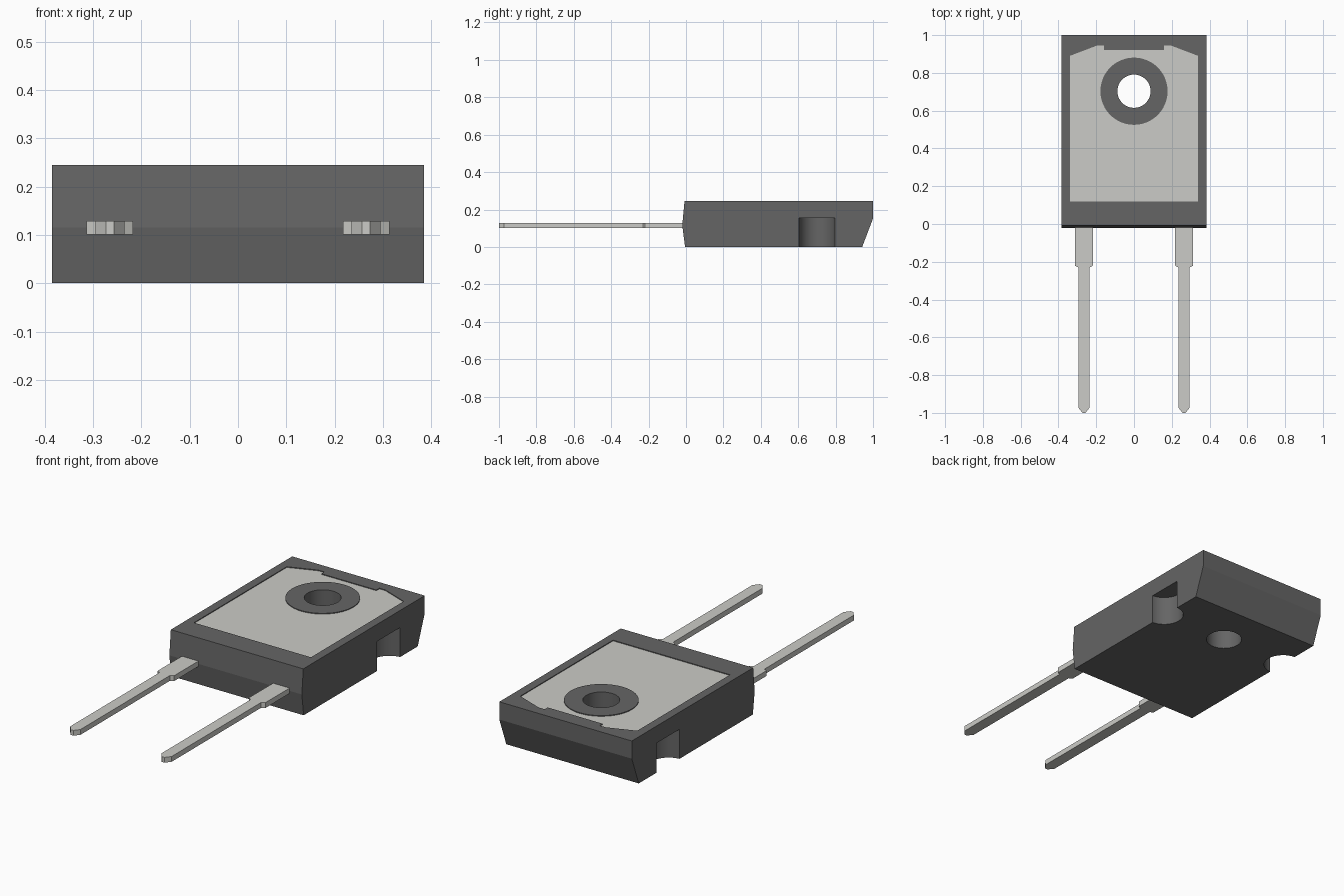
import bpy, bmesh, math
from mathutils import Matrix

if "Cube" in bpy.data.objects:
    bpy.data.objects.remove(bpy.data.objects["Cube"])


def material(name, color):
    m = bpy.data.materials.new(name)
    m.diffuse_color = color
    m.use_nodes = True
    m.node_tree.nodes["Principled BSDF"].inputs["Base Color"].default_value = m.diffuse_color
    return m


DARK = material("dark_plastic", (0.13, 0.13, 0.13, 1))
METAL = material("tinned_metal", (0.60, 0.60, 0.57, 1))


def prism(name, outline, low, high, axis="z", mat=None):
    """Extrude a 2D outline: (x, y) along z, or (y, z) along x."""
    bm = bmesh.new()
    put = (lambda a, b, d: (a, b, d)) if axis == "z" else (lambda a, b, d: (d, a, b))
    face = bm.faces.new([bm.verts.new(put(a, b, low)) for a, b in outline])
    new = bmesh.ops.extrude_face_region(bm, geom=[face])["geom"]
    step = put(0, 0, high - low)
    bmesh.ops.translate(bm, vec=step, verts=[g for g in new if isinstance(g, bmesh.types.BMVert)])
    bmesh.ops.recalc_face_normals(bm, faces=bm.faces)
    mesh = bpy.data.meshes.new(name)
    bm.to_mesh(mesh)
    bm.free()
    ob = bpy.data.objects.new(name, mesh)
    bpy.context.collection.objects.link(ob)
    if mat:
        mesh.materials.append(mat)
    return ob


def cylinder(name, x, y, radius, low, high, sides=48):
    ring = [(x + radius * math.cos(2 * math.pi * i / sides),
             y + radius * math.sin(2 * math.pi * i / sides)) for i in range(sides)]
    return prism(name, ring, low, high)


def cut(ob, *cutters):
    """Subtract the cutters, apply, and keep the part's own material."""
    for c in cutters:
        mod = ob.modifiers.new("cut", "BOOLEAN")
        mod.operation, mod.solver, mod.object = "DIFFERENCE", "EXACT", c
        bpy.context.view_layer.objects.active = ob
        bpy.ops.object.modifier_apply(modifier=mod.name)


def mirrored(points):
    return points + [(-x, y) for x, y in reversed(points)]


HOLE_Y = 0.703

# Moulded body: side profile swept across the width
body = prism("body", [(-0.005, 0), (0.942, 0), (1.0, 0.152), (1.0, 0.245),
                      (-0.008, 0.245), (-0.02, 0.115)], -0.385, 0.385, "x", DARK)

# Exposed pad, set slightly below the body's top face, with a plastic ring inside
pad_outline = mirrored([(0.34, 0.12), (0.34, 0.89), (0.195, 0.945), (0.16, 0.945), (0.16, 0.92)])
pad = prism("heat_pad", pad_outline, 0.236, 0.241, "z", METAL)
pocket = prism("pocket_cutter", pad_outline, 0.238, 0.30)
ring = cylinder("ring_cutter", 0, HOLE_Y, 0.178, 0.2, 0.35)
cut(pad, ring)
cut(pocket, ring)

# Screw hole and the two clamp notches in the sides
hole = cylinder("hole_cutter", 0, HOLE_Y, 0.088, -0.1, 0.4)
notches = [cylinder("notch_cutter", s * 0.39, 0.70, 0.096, -0.1, 0.155) for s in (-1, 1)]
cut(body, pocket, hole, *notches)
for helper in [pocket, ring, hole] + notches:
    bpy.data.objects.remove(helper)

# Leads: wide shoulder, narrow pin, pointed tip
half = [(0.048, 0.02), (0.048, -0.22), (0.03, -0.23), (0.03, -0.972), (0.008, -1.0)]
leads = []
for side, s in (("left", -1), ("right", 1)):
    lead = prism(side + "_lead", mirrored(half), 0.101, 0.129, "z", METAL)
    lead.data.transform(Matrix.Translation((s * 0.265, 0, 0)))
    leads.append(lead)

# Smooth only the round walls
bpy.ops.object.select_all(action="DESELECT")
for ob in (body, pad):
    ob.select_set(True)
bpy.context.view_layer.objects.active = body
bpy.ops.object.shade_smooth_by_angle(angle=math.radians(9))
